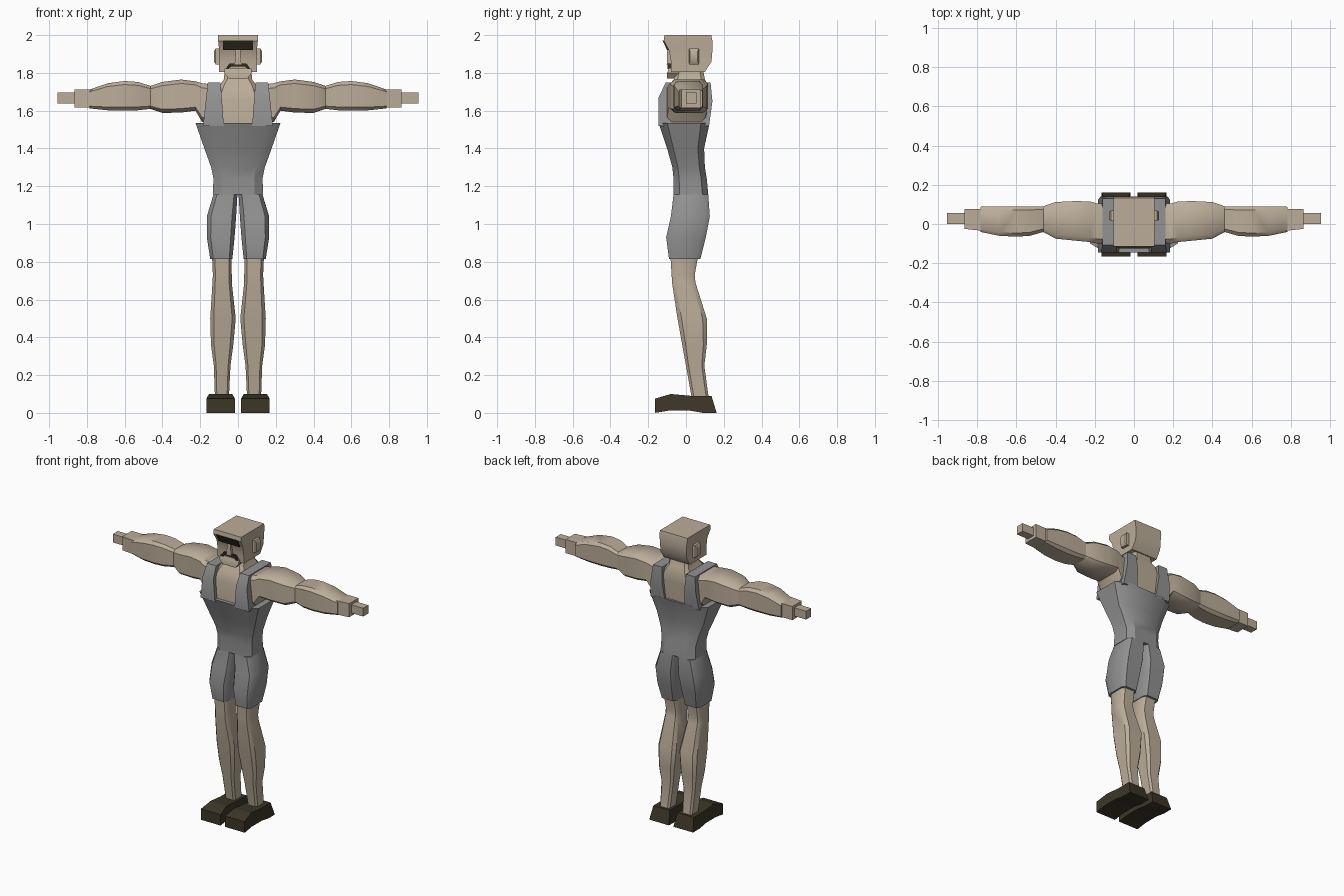
import bpy, bmesh, math

cube = bpy.data.objects.get("Cube")
if cube:
    bpy.data.objects.remove(cube, do_unlink=True)


def material(name, rgb):
    mat = bpy.data.materials.new(name)
    mat.use_nodes = True
    mat.diffuse_color = (*rgb, 1)
    mat.node_tree.nodes["Principled BSDF"].inputs["Base Color"].default_value = (*rgb, 1)
    return mat


SKIN = material("tan skin", (.50, .42, .32))
GREY = material("grey cloth", (.29, .29, .29))
SHOE = material("dark brown leather", (.045, .037, .02))
HAIR = material("dark hair", (.03, .025, .013))


def finish(name, bm, mat, mirror, angle):
    """Turn a bmesh into a named object, optionally mirrored across x."""
    bmesh.ops.recalc_face_normals(bm, faces=bm.faces)
    mesh = bpy.data.meshes.new(name)
    bm.to_mesh(mesh)
    bm.free()
    mesh.materials.append(mat)
    obj = bpy.data.objects.new(name, mesh)
    bpy.context.collection.objects.link(obj)
    if mirror:
        mod = obj.modifiers.new("Mirror", "MIRROR")
        mod.use_mirror_merge = False
    bpy.ops.object.select_all(action="DESELECT")
    obj.select_set(True)
    bpy.context.view_layer.objects.active = obj
    bpy.ops.object.shade_smooth_by_angle(angle=math.radians(angle))
    return obj


def skin_rings(name, rings, mat, mirror=False, angle=32):
    """Bridge equal point rings and cap both ends."""
    bm = bmesh.new()
    loops = [[bm.verts.new(p) for p in ring] for ring in rings]
    for a, b in zip(loops, loops[1:]):
        for i in range(len(a)):
            j = (i + 1) % len(a)
            bm.faces.new((a[i], a[j], b[j], b[i]))
    bm.faces.new(loops[0])
    bm.faces.new(loops[-1])
    return finish(name, bm, mat, mirror, angle)


def outline(u0, u1, v0, v1, cut):
    """Rectangle, with clipped corners when cut is above zero."""
    if not cut:
        return [(u0, v0), (u1, v0), (u1, v1), (u0, v1)]
    cu, cv = (u1 - u0) * cut, (v1 - v0) * cut
    return [(u0 + cu, v0), (u1 - cu, v0), (u1, v0 + cv), (u1, v1 - cv),
            (u1 - cu, v1), (u0 + cu, v1), (u0, v1 - cv), (u0, v0 + cv)]


def loft_z(name, rows, mat, cut=0, mirror=False, angle=32):
    """Rows are z, x min, x max, y min, y max."""
    rings = [[(x, y, r[0]) for x, y in outline(*r[1:], cut)] for r in rows]
    return skin_rings(name, rings, mat, mirror, angle)


def loft_x(name, rows, mat, cut=0, mirror=True, angle=32):
    """Rows are x, y min, y max, z min, z max."""
    rings = [[(r[0], y, z) for y, z in outline(*r[1:], cut)] for r in rows]
    return skin_rings(name, rings, mat, mirror, angle)


def centred(rows):
    """Expand z, half width, y min, y max into loft rows."""
    return [(z, -w, w, a, b) for z, w, a, b in rows]


# Head, neck and bare chest
loft_z("head", centred([
    (1.805, .1, -.08, .1), (1.86, .1, -.08, .135), (1.92, .1, -.09, .14),
    (1.97, .105, -.118, .14), (2, .105, -.114, .134)]), SKIN)
loft_z("chin", centred([(1.77, .05, -.1, -.04), (1.8, .073, -.1, -.04),
                        (1.825, .07, -.09, -.04)]), SKIN)
loft_z("nose", centred([(1.845, .018, -.102, -.07), (1.92, .012, -.1, -.07)]), SKIN)
loft_z("neck_and_chest", centred([
    (1.5, .13, -.12, .11), (1.66, .13, -.12, .12), (1.73, .1, -.095, .12),
    (1.765, .075, -.065, .1), (1.82, .07, -.05, .09)]), SKIN, cut=.12)
loft_x("ear", [(.09, .015, .07, 1.845, 1.93), (.118, .015, .07, 1.845, 1.93),
               (.127, .022, .062, 1.86, 1.915)], SKIN)

# Brow and drooping moustache
loft_z("eyebrow", centred([(1.92, .08, -.1, -.08), (1.972, .08, -.124, -.1)]), HAIR)
half = [(0, 1.85), (.045, 1.85), (.066, 1.82), (.048, 1.82), (.035, 1.835), (0, 1.835)]
shape = half + [(-x, z) for x, z in half[-2:0:-1]]
skin_rings("moustache", [[(x, y, z) for x, z in shape] for y in (-.098, -.07)], HAIR)

# Singlet body
loft_z("singlet", centred([
    (1.155, .133, -.066, .118), (1.24, .13, -.066, .11), (1.3, .142, -.072, .1),
    (1.4, .178, -.1, .096), (1.535, .225, -.145, .125)]), GREY, cut=.17)

# Shoulder straps: side profile spread between inner and outer edges
profile = [(-.145, 1.52), (-.145, 1.67), (-.108, 1.748),
           (.13, 1.748), (.14, 1.65), (.122, 1.52)]
edges = []
for low, high in ((.075, .092), (.185, .16)):
    edges.append([(low + (high - low) * (z - 1.52) / .228, y, z) for y, z in profile])
skin_rings("shoulder_strap", edges, GREY, mirror=True)

# Arms
loft_x("upper_arm", [
    (.1, -.1, .1, 1.54, 1.735), (.19, -.1, .105, 1.54, 1.745),
    (.225, -.092, .115, 1.6, 1.755), (.3, -.085, .117, 1.59, 1.765),
    (.4, -.075, .112, 1.588, 1.752), (.465, -.04, .09, 1.61, 1.73)], SKIN, cut=.12, angle=40)
loft_x("forearm", [
    (.46, -.04, .09, 1.61, 1.73), (.53, -.06, .09, 1.602, 1.752),
    (.6, -.065, .09, 1.6, 1.757), (.69, -.06, .09, 1.602, 1.745),
    (.785, -.04, .088, 1.612, 1.712)], SKIN, cut=.12, angle=40)
loft_x("wrist", [(.77, -.035, .077, 1.618, 1.712), (.865, -.025, .077, 1.618, 1.712)], SKIN)
loft_x("hand", [(.86, 0, .055, 1.638, 1.695), (.955, 0, .055, 1.638, 1.695)], SKIN)

# Legs
loft_z("shorts_leg", [
    (1.155, .003, .13, -.066, .118), (1.04, .01, .165, -.08, .126),
    (.93, .018, .165, -.105, .105), (.815, .03, .147, -.09, .076)],
    GREY, cut=.14, mirror=True, angle=40)
loft_z("bare_leg", [
    (.84, .035, .138, -.083, .066), (.73, .033, .133, -.076, .046),
    (.69, .033, .135, -.074, .05), (.5, .012, .147, -.045, .11),
    (.36, .025, .143, -.02, .11), (.25, .04, .128, 0, .097),
    (.08, .048, .122, .03, .12)], SKIN, cut=.14, mirror=True, angle=40)

# Shoes: side profile with an arched sole, tapering towards the top
sole = [(-.165, 0), (-.09, .012), (.02, .012), (.09, 0), (.162, 0),
        (.135, .09), (.03, .09), (-.08, .1), (-.165, .075)]
sides = [[(.092 + s * (.075 if z < .08 else .062), y, z) for y, z in sole] for s in (-1, 1)]
skin_rings("shoe", sides, SHOE, mirror=True, angle=20)
